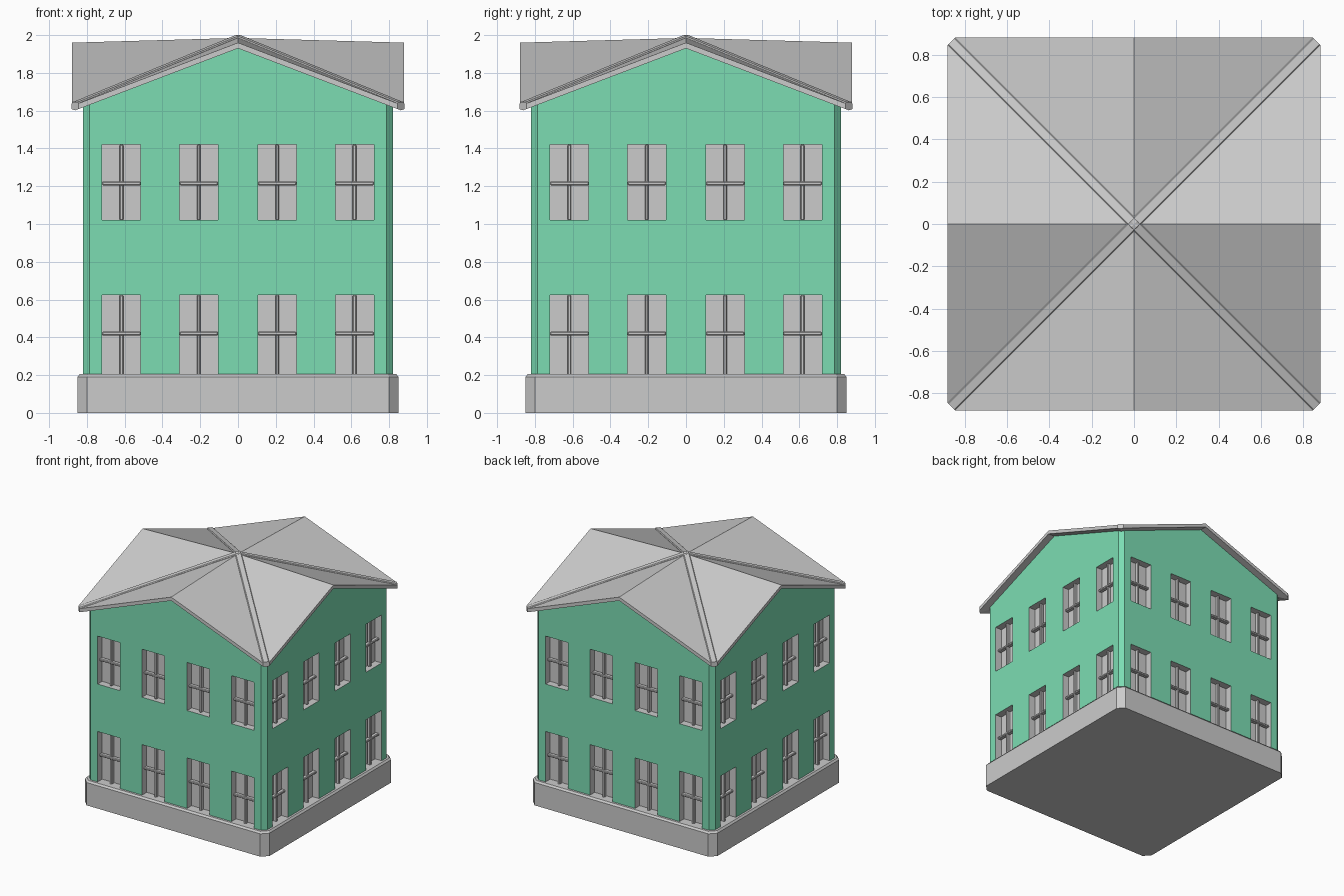
import bpy, bmesh
from math import pi
from mathutils import Matrix, Vector

if "Cube" in bpy.data.objects:
    bpy.data.objects.remove(bpy.data.objects["Cube"])

W, C = 0.82, 0.035            # wall half width, corner chamfer
E = 0.88                      # eave half width
DEPTH = 0.06                  # window recess
WIN_X = (-0.6175, -0.2075, 0.2075, 0.6175)
HALF = 0.1025
WIN_Z = ((0.2, 0.625), (1.02, 1.42))


def roof_z(x, y):
    a, b = abs(x), abs(y)
    return 1.985 - 0.381 * min(a, b) - 0.0284 * max(a, b)


def finish(name, bm, mat=None):
    bmesh.ops.remove_doubles(bm, verts=bm.verts, dist=1e-5)
    me = bpy.data.meshes.new(name)
    bm.to_mesh(me)
    bm.free()
    ob = bpy.data.objects.new(name, me)
    bpy.context.collection.objects.link(ob)
    if mat:
        me.materials.append(mat)
    return ob


def face(bm, pts, m=Matrix()):
    return bm.faces.new([bm.verts.new(m @ Vector(p)) for p in pts])


def octagon(h, c, z):
    pts = [(-h + c, -h), (h - c, -h), (h, -h + c), (h, h - c),
           (h - c, h), (-h + c, h), (-h, h - c), (-h, -h + c)]
    return [(x, y, z) for x, y in pts]


def box(bm, centre, size, m, bevel=0.005):
    r = bmesh.ops.create_cube(bm, size=1, matrix=m @ Matrix.Translation(centre)
                              @ Matrix.Diagonal((*size, 1)))
    edges = list({e for v in r["verts"] for e in v.link_edges})
    bmesh.ops.bevel(bm, geom=edges, offset=bevel, segments=1, affect='EDGES')


sides = [Matrix.Rotation(i * pi / 2, 4, 'Z') for i in range(4)]

green = bpy.data.materials.new("wall_green")
green.diffuse_color = (0.2, 0.72, 0.45, 1)
green.use_nodes = True
green.node_tree.nodes["Principled BSDF"].inputs["Base Color"].default_value = green.diffuse_color

# Plinth with a small bevelled top edge
bm = bmesh.new()
rings = [octagon(0.85, 0.05, 0), octagon(0.85, 0.05, 0.19), octagon(0.838, 0.045, 0.205)]
for lo, hi in zip(rings, rings[1:]):
    for i in range(8):
        j = (i + 1) % 8
        face(bm, [lo[i], lo[j], hi[j], hi[i]])
face(bm, rings[0][::-1])
face(bm, rings[-1])
finish("plinth", bm)

# Walls: a grid per side with window openings and a gable top row
xs = sorted([-W + C, 0, W - C] + [c + s * HALF for c in WIN_X for s in (-1, 1)])
zs = [0.2, 0.625, 1.02, 1.42, None]


def top(x):
    return roof_z(x, W) - 0.02


bm = bmesh.new()
for m in sides:
    for x0, x1 in zip(xs, xs[1:]):
        is_win = any(abs((x0 + x1) / 2 - c) < 0.02 for c in WIN_X)
        for k in range(4):
            if is_win and k in (0, 2):
                continue
            za, zb = (zs[k + 1],) * 2 if k < 3 else (top(x0), top(x1))
            face(bm, [(x0, -W, zs[k]), (x1, -W, zs[k]), (x1, -W, zb), (x0, -W, za)], m)
    t = top(W - C)
    face(bm, [(W - C, -W, 0.2), (W, -W + C, 0.2), (W, -W + C, t), (W - C, -W, t)], m)
finish("walls", bm, green)

# Window recesses and glazing bars
recess, bars = bmesh.new(), bmesh.new()
for m in sides:
    for c in WIN_X:
        for z0, z1 in WIN_Z:
            f = [(c - HALF, z0), (c + HALF, z0), (c + HALF, z1), (c - HALF, z1)]
            for (ax, az), (bx, bz) in zip(f, f[1:] + f[:1]):
                face(recess, [(ax, -W, az), (bx, -W, bz),
                              (bx, -W + DEPTH, bz), (ax, -W + DEPTH, az)], m)
            face(recess, [(x, -W + DEPTH, z) for x, z in f], m)
            y = -W + DEPTH - 0.018
            box(bars, (c, y, (z0 + z1) / 2), (0.02, 0.03, z1 - z0), m)
            box(bars, (c, y - 0.004, z1 - 0.205), (2 * HALF, 0.034, 0.02), m)
finish("window_recesses", recess)
finish("window_bars", bars)

# Cross-gabled roof slab: eight slopes meeting at the centre
bm = bmesh.new()
k, d = E - C, E - C / 2
outline = [m @ Vector(p) for m in sides for p in ((0, -E, 0), (k, -E, 0), (d, -d, 0), (E, -k, 0))]
outline = [Vector((p.x, p.y, roof_z(p.x, p.y))) for p in outline]
peak, drop = Vector((0, 0, roof_z(0, 0))), Vector((0, 0, 0.03))
n = len(outline)
for i in range(0, n, 4):
    a, b, c, e, g = (outline[(i + j) % n] for j in range(5))
    for poly in ([peak, a, b, c], [peak, c, e, g]):
        face(bm, poly)
        face(bm, [p - drop for p in reversed(poly)])
for i in range(n):
    a, b = outline[i], outline[(i + 1) % n]
    face(bm, [a - drop, b - drop, b, a])
finish("roof", bm)

# Raised strips along the four diagonal valleys
bm = bmesh.new()
profile = [(-0.025, -0.035), (0.025, -0.035), (0.025, -0.006),
           (0.019, 0), (-0.019, 0), (-0.025, -0.006)]
length = d * 2 ** 0.5
for m in sides:
    r = m @ Matrix.Rotation(pi / 4, 4, 'Z')
    near = [(0, u, 2.0 + v) for u, v in profile]
    far = [(length, u, 1.645 + v) for u, v in profile]
    for i in range(6):
        j = (i + 1) % 6
        face(bm, [near[i], far[i], far[j], near[j]][::-1], r)
    face(bm, far, r)
    face(bm, near[::-1], r)
bmesh.ops.recalc_face_normals(bm, faces=bm.faces)
finish("valley_strips", bm)
